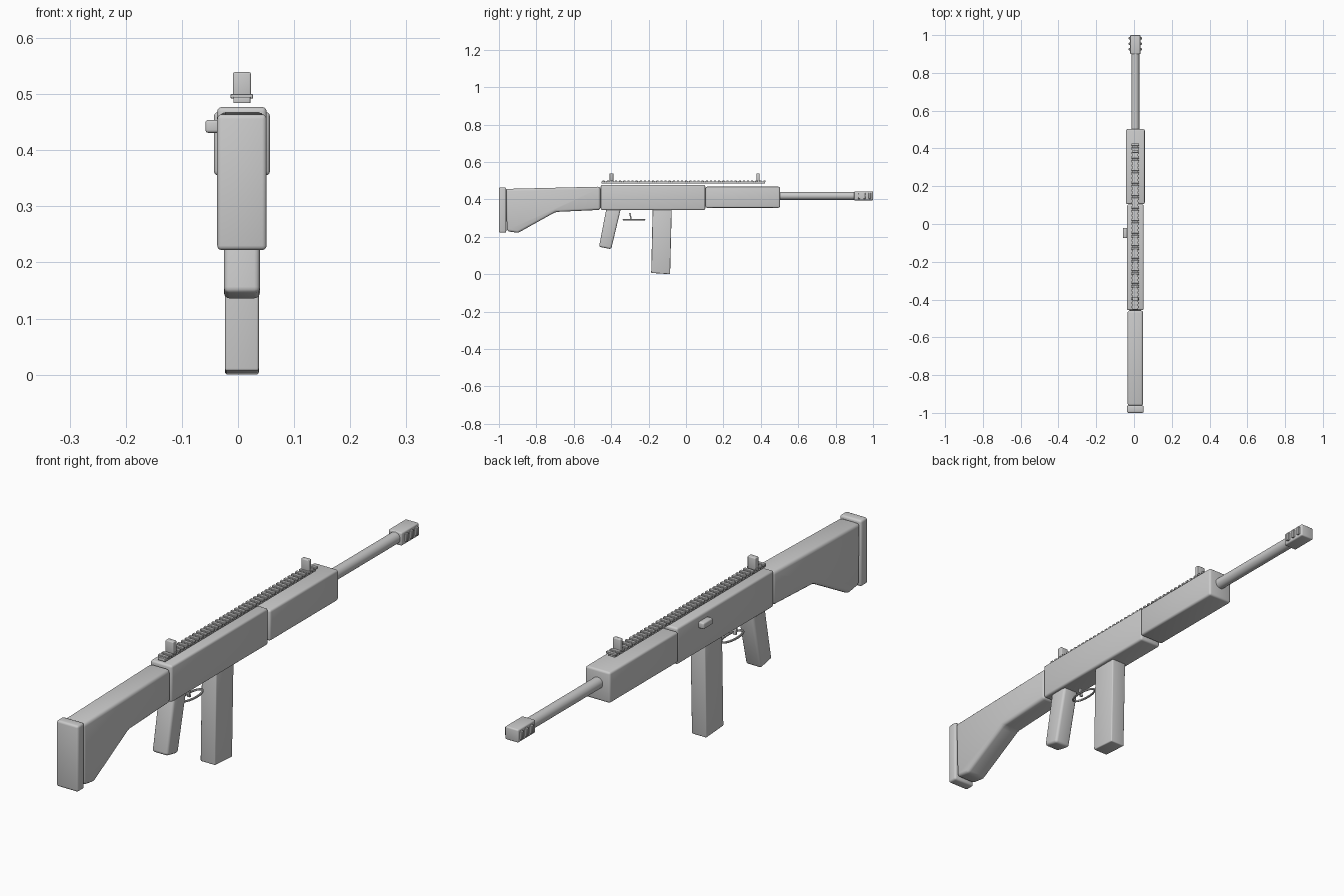
import bpy, bmesh, math
from mathutils import Matrix

if "Cube" in bpy.data.objects:
    bpy.data.objects.remove(bpy.data.objects["Cube"])

CX = 0.007  # centre plane of the body


def finish(name, bm, bevel=0.0, segs=3):
    bmesh.ops.recalc_face_normals(bm, faces=bm.faces)
    if bevel:
        bmesh.ops.bevel(bm, geom=list(bm.edges), offset=bevel, segments=segs,
                        profile=0.5, affect='EDGES', clamp_overlap=True)
    me = bpy.data.meshes.new(name)
    bm.to_mesh(me)
    bm.free()
    ob = bpy.data.objects.new(name, me)
    bpy.context.collection.objects.link(ob)
    bpy.ops.object.select_all(action='DESELECT')
    ob.select_set(True)
    bpy.context.view_layer.objects.active = ob
    bpy.ops.object.shade_smooth_by_angle(angle=math.radians(40))
    return ob


def add_box(bm, x0, x1, y0, y1, z0, z1):
    m = (Matrix.Translation(((x0 + x1) / 2, (y0 + y1) / 2, (z0 + z1) / 2))
         @ Matrix.Diagonal((x1 - x0, y1 - y0, z1 - z0, 1)))
    bmesh.ops.create_cube(bm, size=1, matrix=m)


def box(name, x, y, z, bevel=0.0):
    bm = bmesh.new()
    add_box(bm, *x, *y, *z)
    return finish(name, bm, bevel)


def side_profile(name, pts, half, bevel):
    # extrude a (y, z) outline across the width
    bm = bmesh.new()
    face = bm.faces.new([bm.verts.new((CX - half, y, z)) for y, z in pts])
    ext = bmesh.ops.extrude_face_region(bm, geom=[face])
    verts = [v for v in ext['geom'] if isinstance(v, bmesh.types.BMVert)]
    bmesh.ops.translate(bm, verts=verts, vec=(2 * half, 0, 0))
    return finish(name, bm, bevel)


# body
box("receiver", (CX - 0.044, CX + 0.044), (-0.456, 0.103), (0.343, 0.477), 0.008)
box("handguard", (CX - 0.05, CX + 0.05), (0.105, 0.502), (0.355, 0.468), 0.008)

# stock and butt pad
side_profile("stock", [(-0.963, 0.456), (-0.458, 0.468), (-0.458, 0.344), (-0.697, 0.333),
                       (-0.898, 0.221), (-0.957, 0.230)], 0.041, 0.012)
box("butt_pad", (CX - 0.044, CX + 0.044), (-1.0, -0.961), (0.222, 0.464), 0.008)

# grip and magazine
side_profile("grip", [(-0.423, 0.365), (-0.345, 0.365), (-0.400, 0.134),
                      (-0.465, 0.147)], 0.032, 0.01)
side_profile("magazine", [(-0.178, 0.36), (-0.076, 0.36), (-0.085, 0.0),
                          (-0.186, 0.007)], 0.03, 0.004)

# barrel
bm = bmesh.new()
bmesh.ops.create_cone(bm, cap_ends=True, segments=32, radius1=0.021, radius2=0.021, depth=0.46,
                      matrix=Matrix.Translation((CX, 0.70, 0.419)) @ Matrix.Rotation(math.pi / 2, 4, 'X'))
finish("barrel", bm)

# muzzle device with side ribs
box("muzzle", (CX - 0.027, CX + 0.027), (0.899, 1.0), (0.395, 0.443), 0.005)
bm = bmesh.new()
for y in (0.925, 0.954, 0.983):
    add_box(bm, CX - 0.035, CX + 0.035, y - 0.006, y + 0.006, 0.403, 0.435)
finish("muzzle_ribs", bm, 0.002, 1)

# top rail and its teeth
box("rail_base", (CX - 0.015, CX + 0.015), (-0.453, 0.422), (0.484, 0.495), 0.001)
bm = bmesh.new()
count = 40
for i in range(count):
    y = -0.44 + i * 0.86 / (count - 1)
    add_box(bm, CX - 0.02, CX + 0.02, y - 0.006, y + 0.006, 0.492, 0.5)
finish("rail_teeth", bm, 0.001, 1)

# sights
for name, y, d in (("rear_sight", -0.398, 0.01), ("front_sight", 0.385, 0.008)):
    box(name, (CX - 0.016, CX + 0.016), (y - d, y + d), (0.494, 0.539), 0.003)

# charging handle on the left
box("charging_handle", (-0.058, -0.03), (-0.075, -0.02), (0.431, 0.454), 0.005)

# trigger guard: flat elongated loop
bm = bmesh.new()
n, k = 32, 8
rings = []
for i in range(n):
    a = 2 * math.pi * i / n
    ring = []
    for j in range(k):
        b = 2 * math.pi * j / k
        r = 0.004 * math.cos(b)
        ring.append(bm.verts.new((CX + (0.02 + r) * math.cos(a),
                                  -0.278 + (0.057 + r) * math.sin(a),
                                  0.291 + 0.004 * math.sin(b))))
    rings.append(ring)
for i in range(n):
    p, q = rings[i], rings[(i + 1) % n]
    for j in range(k):
        bm.faces.new((p[j], q[j], q[(j + 1) % k], p[(j + 1) % k]))
finish("trigger_guard", bm)

# trigger
side_profile("trigger", [(-0.304, 0.328), (-0.296, 0.328), (-0.290, 0.292),
                         (-0.297, 0.292)], 0.006, 0.001)
